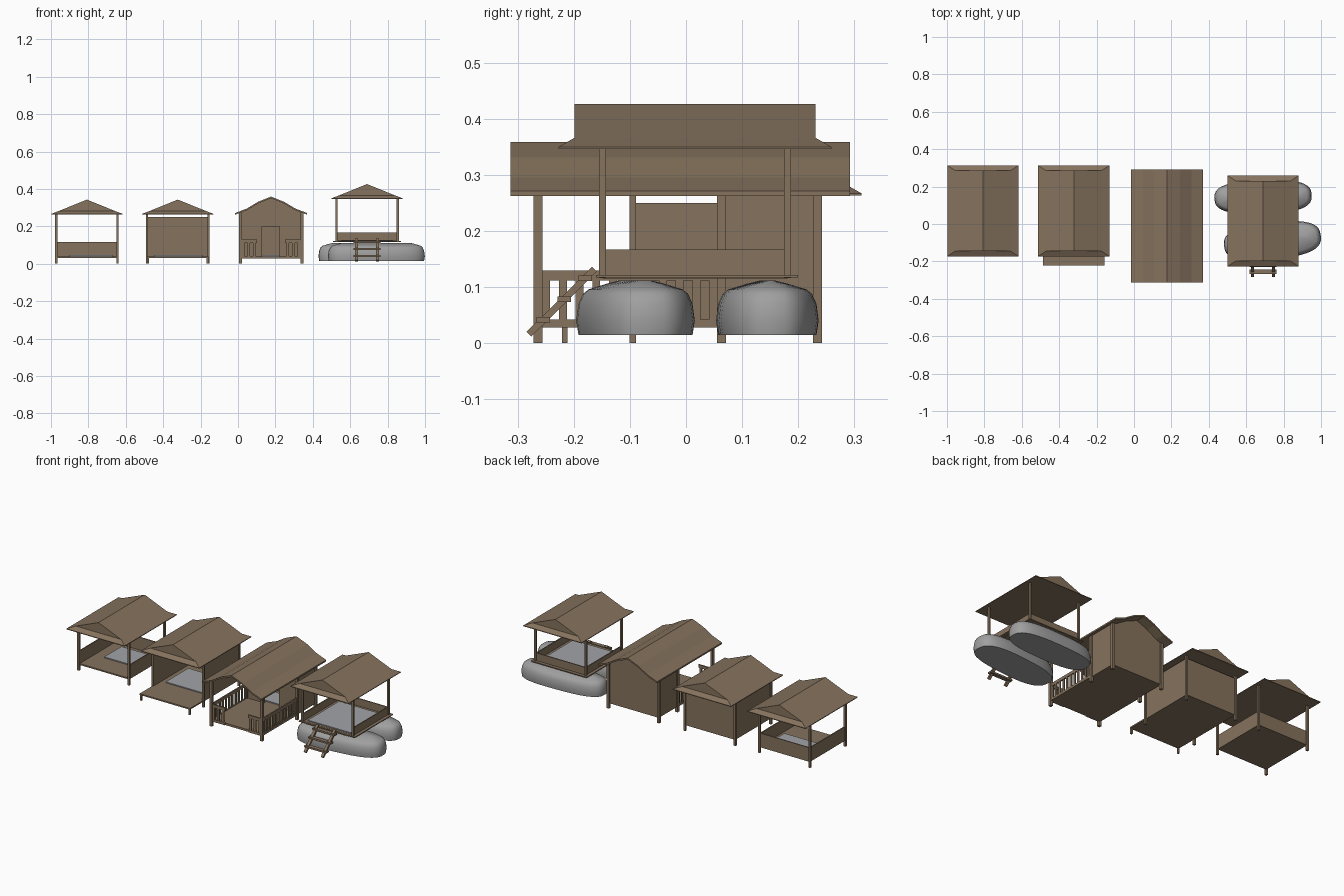
import bpy, bmesh, math
from mathutils import Matrix, Vector

cube = bpy.data.objects.get("Cube")
if cube:
    bpy.data.objects.remove(cube)


def material(name, color):
    m = bpy.data.materials.new(name)
    m.use_nodes = True
    m.diffuse_color = (*color, 1)
    m.node_tree.nodes["Principled BSDF"].inputs["Base Color"].default_value = (*color, 1)
    return m


WOOD = material("brown wood", (0.235, 0.17, 0.11))
STONE = material("float grey", (0.35, 0.35, 0.35))
CLOTH = material("mat grey", (0.36, 0.37, 0.39))


def finish(name, bm, mat):
    bmesh.ops.recalc_face_normals(bm, faces=bm.faces)
    me = bpy.data.meshes.new(name)
    bm.to_mesh(me)
    bm.free()
    me.materials.append(mat)
    ob = bpy.data.objects.new(name, me)
    bpy.context.collection.objects.link(ob)
    return ob


def add_box(bm, lo, hi):
    lo, hi = Vector(lo), Vector(hi)
    mx = Matrix.Translation((lo + hi) / 2) @ Matrix.Diagonal((*(hi - lo), 1))
    bmesh.ops.create_cube(bm, size=1, matrix=mx)


def boxes(name, spans, mat=WOOD):
    bm = bmesh.new()
    for lo, hi in spans:
        add_box(bm, lo, hi)
    return finish(name, bm, mat)


def post(x, y, z0, z1, r=0.006):
    return (x - r, y - r, z0), (x + r, y + r, z1)


def skin(name, rings, mat, caps=True):
    """Loft closed rings of points into a solid."""
    bm = bmesh.new()
    vs = [[bm.verts.new(p) for p in ring] for ring in rings]
    n = len(vs[0])
    for a, b in zip(vs, vs[1:]):
        for i in range(n):
            j = (i + 1) % n
            bm.faces.new((a[i], a[j], b[j], b[i]))
    if caps:
        bm.faces.new(vs[0])
        bm.faces.new(vs[-1])
    return finish(name, bm, mat)


def skirted_roof(name, cx, cy, z):
    """Gable roof standing on a shallow hipped skirt."""
    hx, hy, dx, dy = 0.19, 0.243, 0.042, 0.028
    bm = bmesh.new()

    def ring(ax, ay, h):
        return [bm.verts.new((cx + sx * ax, cy + sy * ay, z + h))
                for sx, sy in ((-1, -1), (1, -1), (1, 1), (-1, 1))]

    rings = [ring(hx, hy, 0), ring(hx, hy, 0.004), ring(hx - dx, hy - dy, 0.02)]
    bm.faces.new(rings[0])
    for a, b in zip(rings, rings[1:]):
        for i in range(4):
            j = (i + 1) % 4
            bm.faces.new((a[i], a[j], b[j], b[i]))
    p = rings[2]
    front = bm.verts.new((cx, cy - hy + dy, z + 0.08))
    back = bm.verts.new((cx, cy + hy - dy, z + 0.08))
    bm.faces.new((p[0], p[1], front))
    bm.faces.new((p[2], p[3], back))
    bm.faces.new((p[1], p[2], back, front))
    bm.faces.new((p[3], p[0], front, back))
    return finish(name, bm, WOOD)


def three_walls(name, x0, x1, y0, y1, z0, z1, t=0.006):
    """Walls on both sides and the back, open at the front."""
    return boxes(name, [((x0, y0, z0), (x0 + t, y1, z1)),
                        ((x1 - t, y0, z0), (x1, y1, z1)),
                        ((x0 + t, y1 - t, z0), (x1 - t, y1, z1))])


def pavilion(label, cx, cy, base, wall_top, eave, foot, deck_front=0.0):
    hx, hy = 0.164, 0.165
    x0, x1, y0, y1 = cx - hx, cx + hx, cy - hy, cy + hy
    boxes(label + "_posts", [post(x, y, foot, eave + 0.003) for x in (x0, x1) for y in (y0, y1)])
    boxes(label + "_floor", [((x0, y0 - deck_front, base - 0.008), (x1, y1, base))])
    three_walls(label + "_walls", x0, x1, y0, y1, base, wall_top)
    skirted_roof(label + "_roof", cx, cy, eave)


# Open pavilion with low walls
pavilion("low_wall_hut", -0.808, 0.07, 0.04, 0.115, 0.263, 0)
boxes("low_wall_hut_mat", [((-0.9, 0.04, 0.04), (-0.67, 0.2, 0.046))], CLOTH)

# Pavilion with tall walls and a front deck
pavilion("tall_wall_hut", -0.322, 0.07, 0.04, 0.25, 0.263, 0, 0.126)
boxes("front_deck_feet", [post(x, -0.216, 0, 0.034, 0.005) for x in (-0.48, -0.164)])
boxes("tall_wall_hut_mat", [((-0.45, -0.03, 0.04), (-0.19, 0.18, 0.046))], CLOTH)

# Cabin with porch: floor, posts, room
X0, X1, CX = 0.013, 0.341, 0.177
YF, YM, YB = -0.264, 0.063, 0.234
boxes("cabin_floor", [((X0, YF, 0.028), (X1, YB, 0.04))])
boxes("cabin_posts", [post(x, y, 0, 0.275, 0.008) for x in (X0, X1) for y in (YF, YM, YB)])
three_walls("cabin_walls", X0, X1, YM, YB, 0.04, 0.278)
boxes("cabin_front_wall", [((X0, YM, 0.04), (0.127, YM + 0.006, 0.278)),
                           ((0.223, YM, 0.04), (X1, YM + 0.006, 0.278)),
                           ((0.127, YM, 0.2), (0.223, YM + 0.006, 0.278))])
boxes("cabin_mat", [((0.06, 0.085, 0.04), (0.29, 0.2, 0.046))], CLOTH)

# Flared cabin roof and the gables below it
half = [(0.193, 0.262), (0.13, 0.286), (0.07, 0.322), (0, 0.35)]
profile = [(-x, z) for x, z in half] + half[-2::-1]
outline = [(x, z + 0.009) for x, z in profile] + profile[::-1]
skin("cabin_roof", [[(CX + x, y, z) for x, z in outline] for y in (-0.313, 0.292)], WOOD)
gable = [(-0.163, 0.274)] + profile[1:-1] + [(0.163, 0.274)]
for name, y in (("cabin_front_gable", YM), ("cabin_back_gable", YB - 0.006)):
    skin(name, [[(CX + x, v, z + 0.002) for x, z in gable] for v in (y, y + 0.006)], WOOD)


# Porch railings
def railing(name, a, b, count):
    a, b = Vector(a), Vector(b)
    along_x = abs(b.x - a.x) > abs(b.y - a.y)
    t = Vector((0, 0.004)) if along_x else Vector((0.004, 0))
    w = Vector((0.007, 0.003)) if along_x else Vector((0.003, 0.007))
    spans = [((*(a - t), z0), (*(b + t), z1)) for z0, z1 in ((0.028, 0.042), (0.112, 0.13))]
    for i in range(count):
        c = a.lerp(b, (i + 0.5) / count)
        spans.append(((*(c - w), 0.042), (*(c + w), 0.112)))
    boxes(name, spans)


for side, x in (("right", X0), ("left", X1)):
    railing(side + "_side_railing", (x, YF), (x, YM), 11)
railing("front_right_railing", (X0, YF), (0.102, YF), 3)
railing("front_left_railing", (0.252, YF), (X1, YF), 3)

# Raised pavilion on floats
pavilion("float_hut", 0.69, 0.016, 0.123, 0.167, 0.346, 0.116)
boxes("float_hut_deck", [((0.508, -0.16, 0.117), (0.872, 0.2, 0.122))])
boxes("float_hut_mat", [((0.55, -0.135, 0.123), (0.83, 0.155, 0.128))], CLOTH)


# Long rounded floats
def rounded_float(name, cx, cy, hx, hy, angle):
    turn = Matrix.Rotation(math.radians(angle), 3, 'Z')
    rings = []
    for z, inset in ((0.015, 0.004), (0.04, 0), (0.07, 0.004), (0.088, 0.012),
                     (0.096, 0.022), (0.106, 0.055), (0.112, 0.08)):
        ring = []
        for i in range(40):
            a = 2 * math.pi * i / 40
            c, s = math.cos(a), math.sin(a)
            x = math.copysign(abs(c) ** 0.72, c) * (hx - inset)
            y = math.copysign(abs(s) ** 0.72, s) * (hy - inset)
            ring.append(turn @ Vector((x, y, 0)) + Vector((cx, cy, z)))
        rings.append(ring)
    ob = skin(name, rings, STONE)
    bpy.ops.object.select_all(action='DESELECT')
    ob.select_set(True)
    bpy.context.view_layer.objects.active = ob
    bpy.ops.object.shade_smooth_by_angle(angle=math.radians(35))


rounded_float("front_float", 0.74, -0.09, 0.26, 0.098, 6)
rounded_float("back_float", 0.69, 0.145, 0.26, 0.09, 2)

# Sloping ladder
low, high = Vector((0, -0.28, 0.016)), Vector((0, -0.163, 0.132))
tilt = (high - low).to_track_quat('Z', 'X').to_matrix().to_4x4()
bm = bmesh.new()
for x in (0.634, 0.746):
    mx = Matrix.Translation((low + high) / 2 + Vector((x, 0, 0))) @ tilt
    mx = mx @ Matrix.Diagonal((0.012, 0.016, (high - low).length, 1))
    bmesh.ops.create_cube(bm, size=1, matrix=mx)
for i in range(3):
    c = low.lerp(high, 0.22 + 0.32 * i)
    add_box(bm, (0.618, c.y - 0.012, c.z - 0.005), (0.762, c.y + 0.012, c.z + 0.005))
finish("ladder", bm, WOOD)
